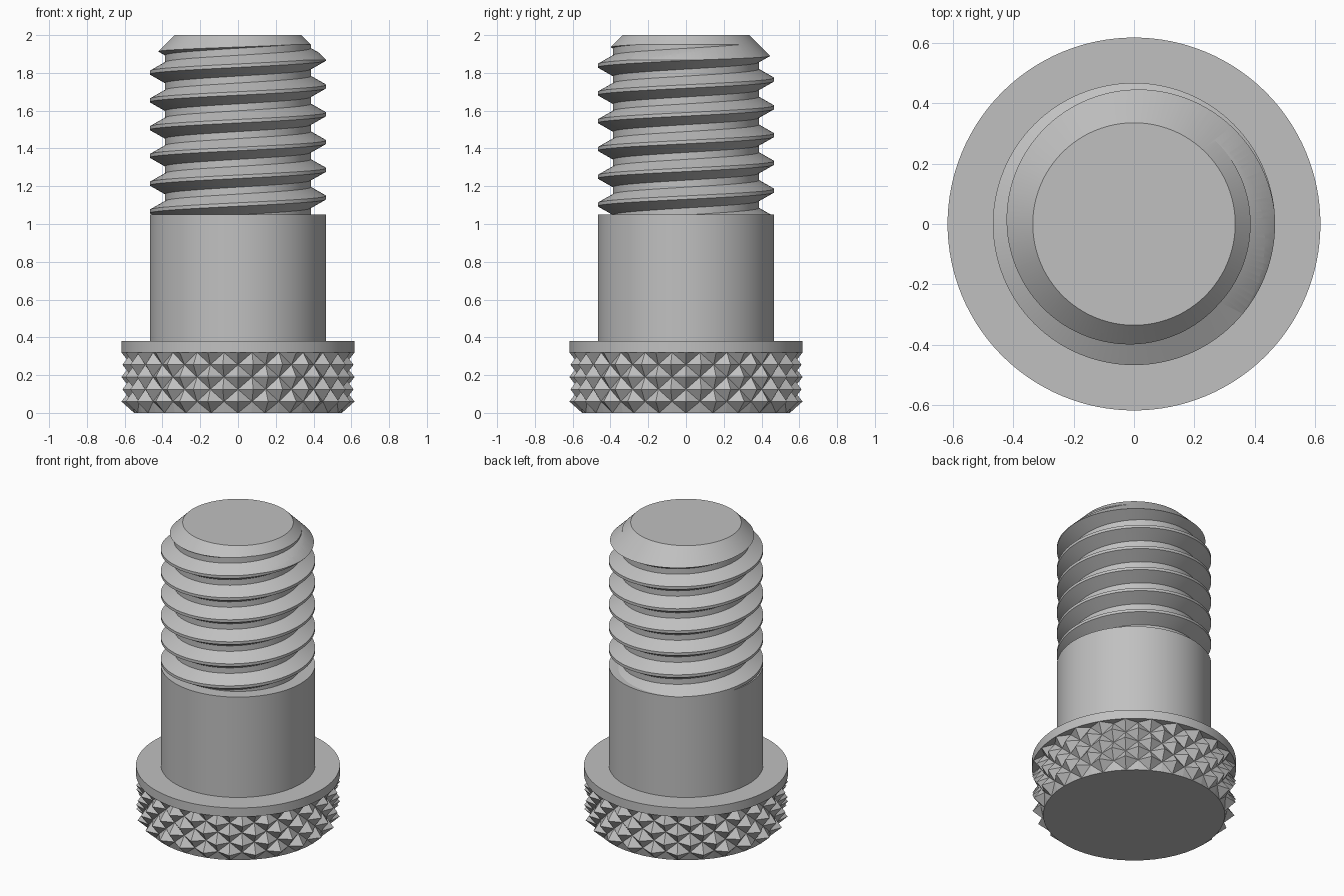
import bpy
import bmesh
import math

cube = bpy.data.objects.get("Cube")
if cube:
    bpy.data.objects.remove(cube, do_unlink=True)

steel = bpy.data.materials.new("grey_steel")
steel.use_nodes = True
GREY = (0.53, 0.53, 0.53, 1)
steel.diffuse_color = GREY
steel.node_tree.nodes["Principled BSDF"].inputs["Base Color"].default_value = GREY

SIDES = 128


def finish(name, bm):
    """Turn a bmesh into a named steel object."""
    bmesh.ops.recalc_face_normals(bm, faces=bm.faces)
    mesh = bpy.data.meshes.new(name)
    bm.to_mesh(mesh)
    bm.free()
    mesh.materials.append(steel)
    obj = bpy.data.objects.new(name, mesh)
    bpy.context.collection.objects.link(obj)
    return obj


def select_only(obj):
    bpy.ops.object.select_all(action='DESELECT')
    obj.select_set(True)
    bpy.context.view_layer.objects.active = obj


def smooth(obj):
    select_only(obj)
    bpy.ops.object.shade_smooth_by_angle(angle=math.radians(20))


def polar(r, a, z):
    return (r * math.cos(a), r * math.sin(a), z)


def turned(name, profile):
    """Closed solid turned around z from (radius, height) points."""
    bm = bmesh.new()
    rings = [[bm.verts.new(polar(r, math.tau * k / SIDES, z)) for k in range(SIDES)]
             for r, z in profile]
    for low, high in zip(rings, rings[1:]):
        for k in range(SIDES):
            n = (k + 1) % SIDES
            bm.faces.new((low[k], low[n], high[n], high[k]))
    bm.faces.new(rings[0])
    bm.faces.new(rings[-1])
    return finish(name, bm)


# Knurled grip: staggered pyramids, split along the groove lines
HEAD_R, GROOVE, COLS = 0.617, 0.05, 48
Z_LOW, Z_STEP, ROWS = 0.06, 0.065, 5
bm = bmesh.new()
base = [bm.verts.new(polar(0.55, math.tau * k / COLS, 0)) for k in range(COLS)]
grid = [[bm.verts.new(polar(HEAD_R - GROOVE * ((k + j) % 2), math.tau * k / COLS,
                            Z_LOW + Z_STEP * j)) for k in range(COLS)]
        for j in range(ROWS)]
rows = [base] + grid
for j in range(ROWS):
    low, high = rows[j], rows[j + 1]
    for k in range(COLS):
        n = (k + 1) % COLS
        a, b, c, d = low[k], low[n], high[n], high[k]
        if (k + j) % 2:
            bm.faces.new((a, b, d))
            bm.faces.new((b, c, d))
        else:
            bm.faces.new((a, b, c))
            bm.faces.new((a, c, d))
bm.faces.new(base)
bm.faces.new(grid[-1])
finish("knurled_grip", bm)

# Plain collar above the grip, and the shank
SHOULDER = 1.05
smooth(turned("head_collar", [(HEAD_R, 0.32), (HEAD_R, 0.38)]))
smooth(turned("shank", [(0.467, 0.37), (0.467, SHOULDER)]))

# Screw thread: helical rows following the crest, flanks and root
PITCH, CREST_R, ROOT_R, CREST_Z = 0.147, 0.467, 0.386, 1.875
Z_MIN, Z_MAX = 0.95, 2.1
HALF_CREST, HALF_ROOT = PITCH / 16, PITCH / 8


def thread_radius(a, z):
    t = (z - CREST_Z - PITCH * a / math.tau) / PITCH
    off = abs(t - round(t)) * PITCH
    f = (off - HALF_CREST) / (PITCH / 2 - HALF_ROOT - HALF_CREST)
    return CREST_R + (ROOT_R - CREST_R) * min(max(f, 0), 1)


offsets = [-HALF_CREST, HALF_CREST, PITCH / 2 - HALF_ROOT, PITCH / 2 + HALF_ROOT]
levels = [CREST_Z + PITCH * turn + o for turn in range(-8, 4) for o in offsets]
bm = bmesh.new()
columns = []
for k in range(SIDES + 1):
    a = math.tau * k / SIDES
    column = [bm.verts.new((0, 0, Z_MIN))]
    for z in [Z_MIN - 1] + levels + [Z_MAX + 1]:
        z = min(max(z + PITCH * a / math.tau, Z_MIN), Z_MAX)
        column.append(bm.verts.new(polar(thread_radius(a, z), a, z)))
    column.append(bm.verts.new((0, 0, Z_MAX)))
    columns.append(column)
for left, right in zip(columns, columns[1:]):
    for i in range(len(left) - 1):
        bm.faces.new((left[i], right[i], right[i + 1], left[i + 1]))
# The last column meets the first one turn higher, so the seam welds by position
bmesh.ops.remove_doubles(bm, verts=bm.verts, dist=0.00002)
bmesh.ops.dissolve_degenerate(bm, edges=bm.edges, dist=0.00002)
bmesh.ops.triangulate(bm, faces=bm.faces)
thread = finish("screw_thread", bm)

# Trim the thread to the shoulder and the bevelled tip
TIP_R = 0.335
envelope = turned("thread_trim", [(0.55, SHOULDER), (0.55, 2 + TIP_R - 0.55), (TIP_R, 2)])
envelope.hide_render = True
select_only(thread)
trim = thread.modifiers.new("trim", 'BOOLEAN')
trim.operation = 'INTERSECT'
trim.solver = 'EXACT'
trim.object = envelope
bpy.ops.object.modifier_apply(modifier=trim.name)
bpy.data.objects.remove(envelope, do_unlink=True)
smooth(thread)
